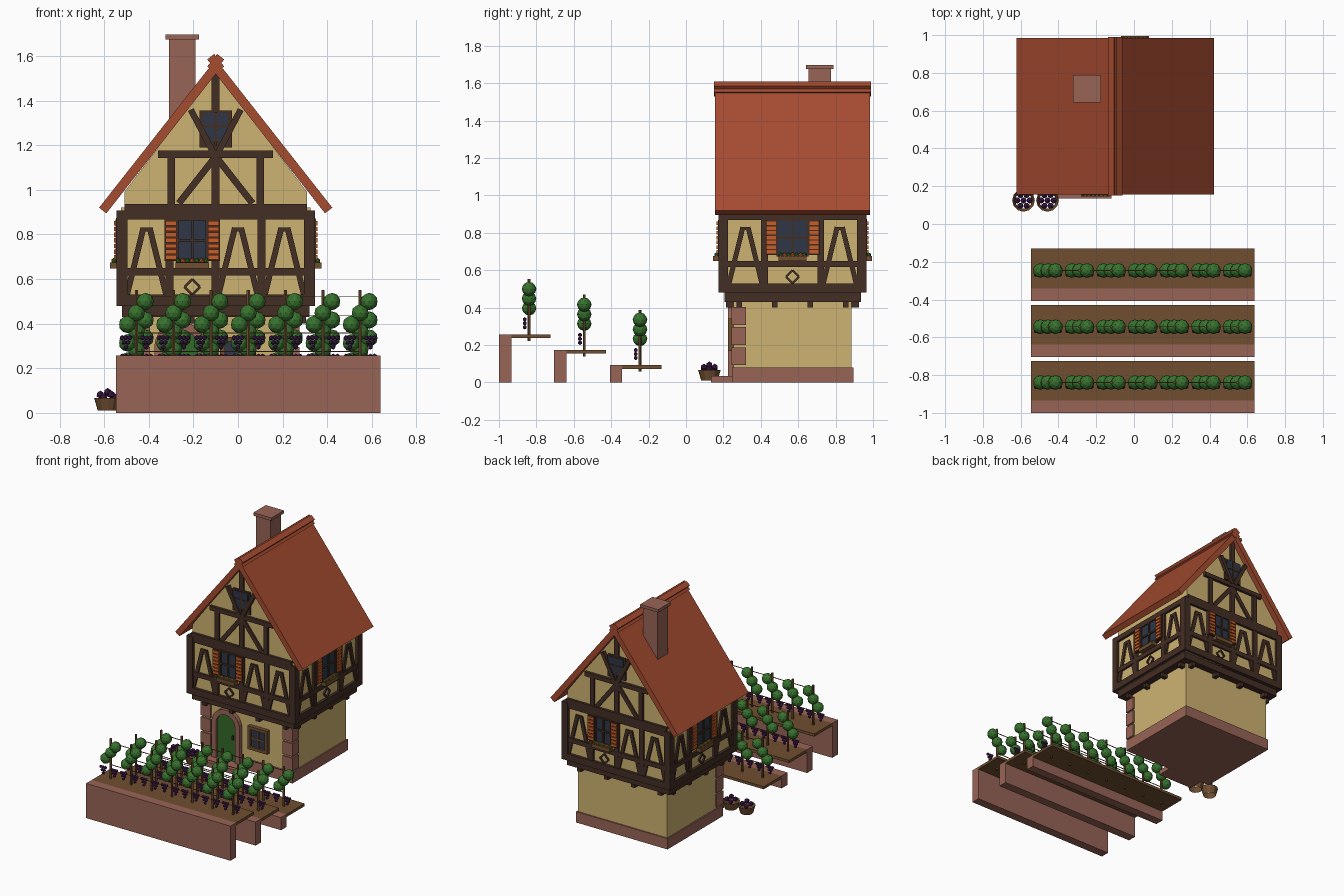
import bpy, bmesh, math
from mathutils import Matrix, Vector

cube = bpy.data.objects.get("Cube")
if cube:
    bpy.data.objects.remove(cube, do_unlink=True)


def material(name, *rgb):
    m = bpy.data.materials.new(name)
    m.use_nodes = True
    lin = [((c / 255 + 0.055) / 1.055) ** 2.4 for c in rgb] + [1]
    m.diffuse_color = lin
    m.node_tree.nodes["Principled BSDF"].inputs["Base Color"].default_value = lin
    return m


ROOF = material("roof tile red", 166, 76, 48)
PLASTER = material("ochre plaster", 206, 180, 114)
TIMBER = material("dark timber", 68, 46, 36)
STONE = material("pink sandstone", 152, 100, 86)
LEAF = material("vine green", 56, 114, 46)
GRAPE = material("grape purple", 72, 30, 84)
WOOD = material("brown earth wood", 112, 78, 48)
ORANGE = material("shutter orange", 200, 94, 40)
GLASS = material("window blue", 46, 54, 70)
GREEN = material("door green", 50, 106, 40)


class Part:
    """Collects solids in one mesh; transform M places local (u, depth, z)."""

    def __init__(self, name, mat, M=Matrix()):
        self.name, self.mat, self.M, self.bm = name, mat, M, bmesh.new()

    def box(self, x0, x1, y0, y1, z0, z1):
        self.prism([(x0, z0), (x1, z0), (x1, z1), (x0, z1)], y0, y1)
        return self

    def prism(self, pts, y0, y1):
        a = [self.bm.verts.new(self.M @ Vector((x, y0, z))) for x, z in pts]
        b = [self.bm.verts.new(self.M @ Vector((x, y1, z))) for x, z in pts]
        self.bm.faces.new(a)
        self.bm.faces.new(b[::-1])
        for i in range(len(pts)):
            j = (i + 1) % len(pts)
            self.bm.faces.new((a[j], a[i], b[i], b[j]))
        return self

    def bar(self, p, q, w, out=0.015):
        p, q = Vector(p), Vector(q)
        d = (q - p).normalized() * w / 2
        n = Vector((-d.y, d.x))
        return self.prism([p - n, q - n, q + n, p + n], -out, 0.015)

    def ball(self, x, y, z, r, sub=1):
        bmesh.ops.create_icosphere(self.bm, subdivisions=sub, radius=r,
                                   matrix=self.M @ Matrix.Translation((x, y, z)))

    def cone(self, x, y, z0, z1, r0, r1, n=8, caps=True):
        bmesh.ops.create_cone(self.bm, cap_ends=caps, segments=n, radius1=r0, radius2=r1, depth=z1 - z0,
                              matrix=self.M @ Matrix.Translation((x, y, (z0 + z1) / 2)))

    def done(self):
        bmesh.ops.recalc_face_normals(self.bm, faces=self.bm.faces[:])
        me = bpy.data.meshes.new(self.name)
        self.bm.to_mesh(me)
        self.bm.free()
        me.materials.append(self.mat)
        bpy.context.collection.objects.link(bpy.data.objects.new(self.name, me))


CX, CY = -0.1, 0.57
HOUSE = Matrix.Translation((CX, CY, 0))


def wall(k, dist):
    """Frame of wall k: u to the right, y inwards, z up."""
    return HOUSE @ Matrix.Rotation(k * math.pi / 2, 4, 'Z') @ Matrix.Translation((0, -dist, 0))


# House body
Part("plinth", STONE, HOUSE).box(-0.375, 0.375, -0.325, 0.325, 0, 0.08).done()
Part("ground_floor", PLASTER, HOUSE).box(-0.365, 0.365, -0.315, 0.315, 0.02, 0.44).done()
Part("upper_floor", PLASTER, HOUSE).box(-0.425, 0.425, -0.375, 0.375, 0.48, 0.92).done()
Part("gable_wall", PLASTER, HOUSE).prism(
    [(-0.41, 0.9), (0.41, 0.9), (0.41, 0.99), (0, 1.53), (-0.41, 0.99)], -0.375, 0.375).done()
jetty = Part("jetty_beams", TIMBER, HOUSE)
jetty.box(-0.42, 0.42, -0.365, 0.365, 0.43, 0.485).box(-0.445, 0.445, -0.395, 0.395, 0.48, 0.53)
for i in range(4):
    y = -0.285 + i * 0.19
    jetty.box(-0.405, 0.405, y - 0.015, y + 0.015, 0.4, 0.435)
    x = -0.33 + i * 0.22
    jetty.box(x - 0.015, x + 0.015, -0.355, 0.355, 0.4, 0.435)
jetty.done()

# Roof, ridge and chimney
Part("roof", ROOF, HOUSE).prism([(0, 1.585), (0.523, 0.92), (0.49, 0.895), (0, 1.52),
                                 (-0.49, 0.895), (-0.523, 0.92)], -0.415, 0.415).done()
ridge = Part("ridge_tiles", ROOF, HOUSE)
for s in (-1, 1):
    ridge.bar((-0.034 * s, 1.535), (0.022 * s, 1.6), 0.034)
ridge.bm.clear()
for s in (-1, 1):
    d, n = Vector((0.62 * s, 0.78)) * 0.036, Vector((0.78 * s, -0.62)) * 0.02
    c = Vector((0, 1.569))
    ridge.prism([c - d - n, c + d - n, c + d + n, c - d + n], -0.42, 0.42)
ridge.done()
Part("chimney", STONE).box(-0.31, -0.19, 0.655, 0.775, 1.2, 1.68).box(
    -0.324, -0.176, 0.642, 0.788, 1.675, 1.697).done()


def window(M, u, z0, z1, half, shutter, tag):
    """Glazed window with shutters and a flower box."""
    Part(tag + "_pane", GLASS, M).box(u - half, u + half, -0.014, 0.01, z0, z1).done()
    frame = Part(tag + "_frame", TIMBER, M)
    mid = (z0 + z1) / 2
    for s in (-1, 1):
        frame.bar((u + s * half, z0), (u + s * half, z1), 0.014, 0.022)
    for z in (z0, mid, z1):
        frame.bar((u - half, z), (u + half, z), 0.012, 0.022)
    frame.bar((u, z0), (u, z1), 0.012, 0.022)
    slats = Part(tag + "_shutter_slats", ORANGE, M)
    for s in (-1, 1):
        c = u + s * (half + shutter / 2)
        frame.box(c - shutter / 2, c + shutter / 2, -0.024, 0, z0, z1)
        for i in range(7):
            z = z0 + 0.008 + i * (z1 - z0 - 0.01) / 7
            slats.box(c - shutter * 0.42, c + shutter * 0.42, -0.032, -0.02, z, z + 0.019)
    frame.done()
    slats.done()
    Part(tag + "_flower_box", WOOD, M).box(u - 0.075, u + 0.075, -0.05, -0.01, 0.648, 0.675).done()
    leaves, blooms = Part(tag + "_leaves", LEAF, M), Part(tag + "_blooms", ORANGE, M)
    for i in range(7):
        (blooms if i % 2 else leaves).ball(u - 0.063 + i * 0.021, -0.032, 0.682, 0.013)
    leaves.done()
    blooms.done()


# Half-timbering, same on opposite walls
for k, side in enumerate(("front", "right", "back", "left")):
    gable = k % 2 == 0
    h = 0.445 if gable else 0.395
    M = wall(k, 0.375 if gable else 0.425)
    posts = (-0.207, 0, 0.205) if gable else (-0.15, 0.15)
    braces = (-0.31, 0.1, 0.308) if gable else (-0.252, 0.252)
    u = -0.105 if gable else 0
    t = Part(side + "_timbers", TIMBER, M)
    t.bar((-h, 0.633), (h, 0.633), 0.034)
    t.bar((-h, 0.888), (h, 0.888), 0.04, 0.018)
    for s in (-1, 1):
        t.bar((s * (h - 0.025), 0.5), (s * (h - 0.025), 0.905), 0.05, 0.02)
        for b in braces:
            t.bar((b + s * 0.09, 0.52), (b + s * 0.014, 0.83), 0.026, 0.012)
        for e in (-1, 1):
            t.bar((u + s * 0.035, 0.565), (u, 0.565 + e * 0.035), 0.011, 0.01)
    for b in braces:
        t.bar((b - 0.025, 0.823), (b + 0.025, 0.823), 0.018, 0.012)
    for p in posts:
        t.bar((p, 0.52), (p, 0.88), 0.036)
    window(M, u, 0.68, 0.868, 0.066 if gable else 0.085, 0.058, side + "_window")
    if gable:
        t.bar((-0.41, 0.918), (0.41, 0.918), 0.036, 0.018)
        t.bar((-0.258, 1.16), (0.258, 1.16), 0.032, 0.02)
        t.bar((0, 0.93), (0, 1.22), 0.036)
        t.bar((0, 1.34), (0, 1.52), 0.036)
        t.box(-0.072, 0.072, -0.012, 0.01, 1.19, 1.355)
        t.bar((0, 1.2), (0, 1.35), 0.012, 0.022)
        t.bar((-0.06, 1.285), (0.06, 1.285), 0.01, 0.022)
        for s in (-1, 1):
            t.bar((s * 0.2, 0.93), (s * 0.2, 1.15), 0.034)
            t.bar((s * 0.165, 0.94), (0, 1.15), 0.03, 0.012)
            t.bar((s * 0.012, 1.17), (s * 0.112, 1.36), 0.028, 0.025)
        Part(side + "_attic_pane", GLASS, M).box(-0.056, 0.056, -0.018, 0, 1.22, 1.345).done()
    t.done()


# Front door, step, corner stones and small window
def arch(c, r, spring, base):
    a = [i * math.pi / 12 for i in range(13)]
    return [(c + r, base)] + [(c + r * math.cos(t), spring + r * math.sin(t)) for t in a] + [(c - r, base)]


F = wall(0, 0.315)
Part("door", GREEN, F).prism(arch(-0.16, 0.08, 0.295, 0.035), -0.015, 0.01).done()
Part("door_arch", STONE, F).prism(
    arch(-0.16, 0.115, 0.295, 0.035) + arch(-0.16, 0.078, 0.295, 0.035)[::-1], -0.03, 0.01).done()
Part("door_knob", TIMBER, F).box(-0.11, -0.1, -0.03, 0, 0.2, 0.23).done()
Part("door_step", STONE).box(-0.405, -0.118, 0.135, 0.26, 0, 0.035).done()
quoins = Part("corner_stones", STONE, HOUSE)
for s in (-1, 1):
    for i in range(3):
        x0, x1 = sorted((s * 0.295, s * 0.376))
        quoins.box(x0, x1, -0.327, -0.25, 0.092 + i * 0.108, 0.187 + i * 0.108)
quoins.done()
Part("small_window_pane", GLASS, F).box(0.03, 0.17, -0.015, 0.01, 0.18, 0.33).done()
frame = Part("small_window_frame", WOOD, F)
for x in (0.03, 0.17):
    frame.bar((x, 0.17), (x, 0.34), 0.022, 0.03)
for z in (0.18, 0.33):
    frame.bar((0.02, z), (0.18, z), 0.022, 0.03)
frame.bar((0.1, 0.18), (0.1, 0.33), 0.01, 0.022).bar((0.03, 0.255), (0.17, 0.255), 0.01, 0.022)
frame.done()

# Vineyard terraces with trellised vines
for y, top in ((-1, 0.257), (-0.705, 0.174), (-0.407, 0.093)):
    T = Matrix.Translation((0.046, y, top))
    Part("terrace_wall", STONE, T).box(-0.592, 0.592, 0, 0.066, -top, 0).done()
    Part("terrace_soil", WOOD, T).box(-0.592, 0.592, 0.066, 0.276, -0.02, 0).done()
    trellis, vines, grapes = Part("trellis", WOOD, T), Part("vine_leaves", LEAF, T), Part("grapes", GRAPE, T)
    for z in (0.1, 0.262):
        trellis.box(-0.502, 0.502, 0.159, 0.163, z, z + 0.004)
    for i in range(-3, 4):
        x = i * 0.1673
        trellis.cone(x, 0.161, -0.035, 0.295, 0.008, 0.008, 6)
        for j in (-1, 0, 1):
            vines.ball(x + j * 0.04, 0.161, 0.191 + j * 0.051, 0.039, 2)
        for s in (-1, 1):
            for row in range(3):
                for n in range(3 - row):
                    grapes.ball(x + s * 0.046 + (n - (2 - row) / 2) * 0.018, 0.138, 0.08 - row * 0.021, 0.012)
    for p in (trellis, vines, grapes):
        p.done()

# Harvest baskets beside the door
for x in (-0.585, -0.458):
    B = Matrix.Translation((x, 0.125, 0))
    basket, fruit = Part("basket", WOOD, B), Part("basket_grapes", GRAPE, B)
    basket.cone(0, 0, 0.01, 0.066, 0.044, 0.06, 12, False)
    for i in range(6):
        a = i * math.pi / 3
        fruit.ball(0.033 * math.cos(a), 0.033 * math.sin(a), 0.07 + 0.012 * (i % 2), 0.018)
    fruit.ball(0, 0, 0.094, 0.018)
    basket.done()
    fruit.done()
